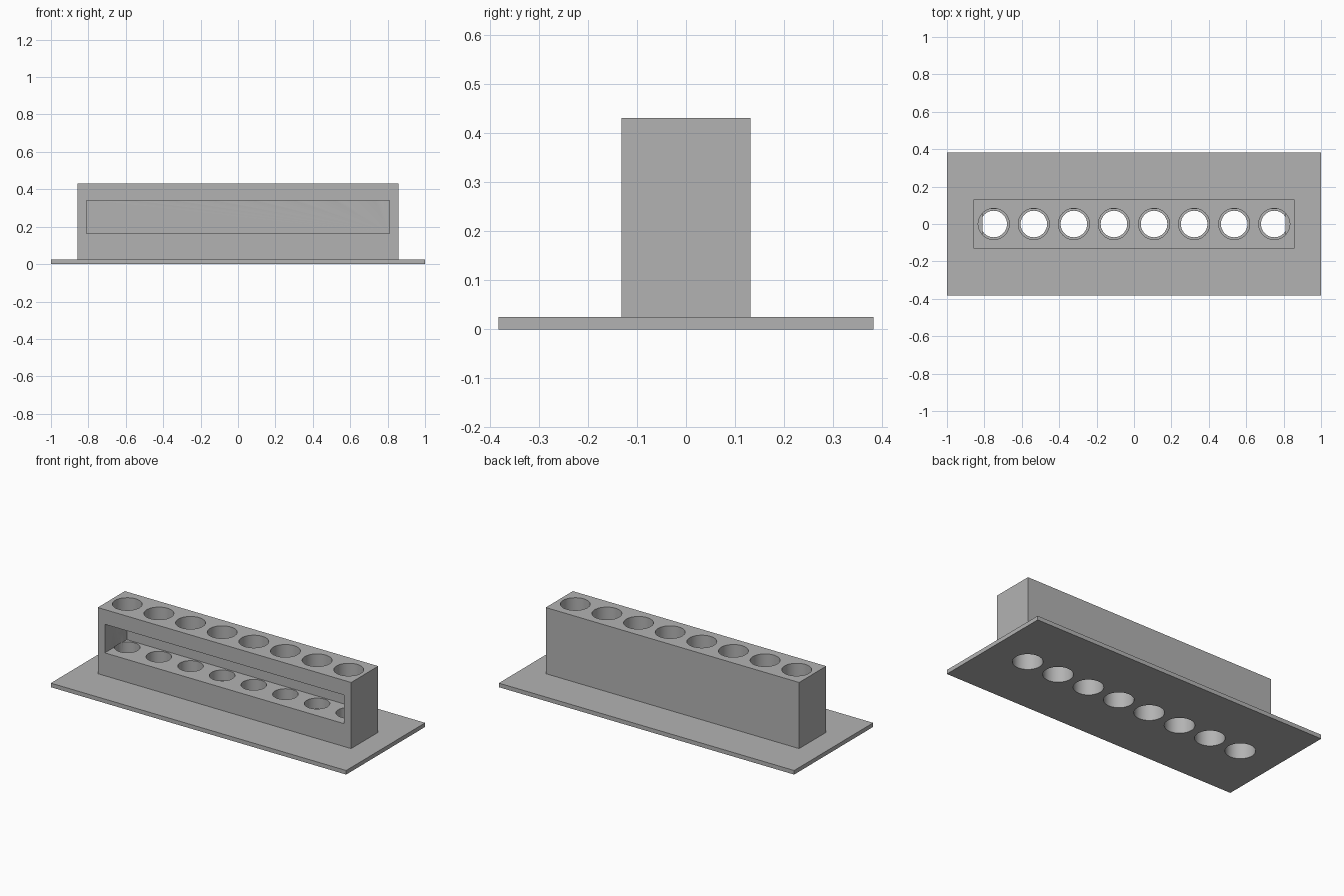
import bpy
import bmesh
from mathutils import Matrix, Vector

cube = bpy.data.objects.get("Cube")
if cube:
    bpy.data.objects.remove(cube, do_unlink=True)

HOLES = 8
REACH = 0.75          # centre of the outermost holes
WIDE, NARROW = 0.083, 0.071
PLATE_TOP, FLOOR, CEILING, TOP = 0.025, 0.165, 0.34, 0.43

grey = bpy.data.materials.new("plain_grey")
grey.use_nodes = True
color = (0.45, 0.45, 0.45, 1)
grey.diffuse_color = color
grey.node_tree.nodes["Principled BSDF"].inputs["Base Color"].default_value = color


def to_object(name, bm):
    mesh = bpy.data.meshes.new(name)
    bm.to_mesh(mesh)
    bm.free()
    mesh.materials.append(grey)
    obj = bpy.data.objects.new(name, mesh)
    bpy.context.collection.objects.link(obj)
    return obj


def box(name, low, high):
    low, high = Vector(low), Vector(high)
    bm = bmesh.new()
    place = Matrix.Translation((low + high) / 2) @ Matrix.Diagonal(high - low).to_4x4()
    bmesh.ops.create_cube(bm, size=1, matrix=place)
    return to_object(name, bm)


def bores(name, radius, low, high):
    """A row of evenly spaced upright cylinders used as a cutter."""
    bm = bmesh.new()
    for i in range(HOLES):
        x = -REACH + 2 * REACH * i / (HOLES - 1)
        bmesh.ops.create_cone(bm, cap_ends=True, segments=48,
                              radius1=radius, radius2=radius, depth=high - low,
                              matrix=Matrix.Translation((x, 0, (low + high) / 2)))
    return to_object(name, bm)


def cut(target, cutters):
    bpy.ops.object.select_all(action='DESELECT')
    target.select_set(True)
    bpy.context.view_layer.objects.active = target
    for cutter in cutters:
        mod = target.modifiers.new("cut", 'BOOLEAN')
        mod.operation = 'DIFFERENCE'
        mod.solver = 'EXACT'
        mod.object = cutter
        bpy.ops.object.modifier_apply(modifier=mod.name)
        bpy.data.objects.remove(cutter, do_unlink=True)
    bpy.ops.object.shade_smooth_by_angle(angle=0.6)


# Wide thin base with holes right through
base_plate = box("base_plate", (-1, -0.382, 0), (1, 0.382, PLATE_TOP))
cut(base_plate, [bores("plate_bores", WIDE, -0.1, 0.1)])

# Upright block: front slot, holes in its top, narrower holes in the slot floor
rack_block = box("rack_block", (-0.858, -0.131, PLATE_TOP), (0.858, 0.131, TOP))
cut(rack_block, [
    box("slot_cutter", (-0.81, -0.3, FLOOR), (0.81, 0.081, CEILING)),
    bores("top_bores", WIDE, CEILING - 0.002, TOP + 0.1),
    bores("floor_bores", NARROW, 0.06, FLOOR + 0.002),
    bores("under_bores", WIDE, -0.1, 0.1),
])
